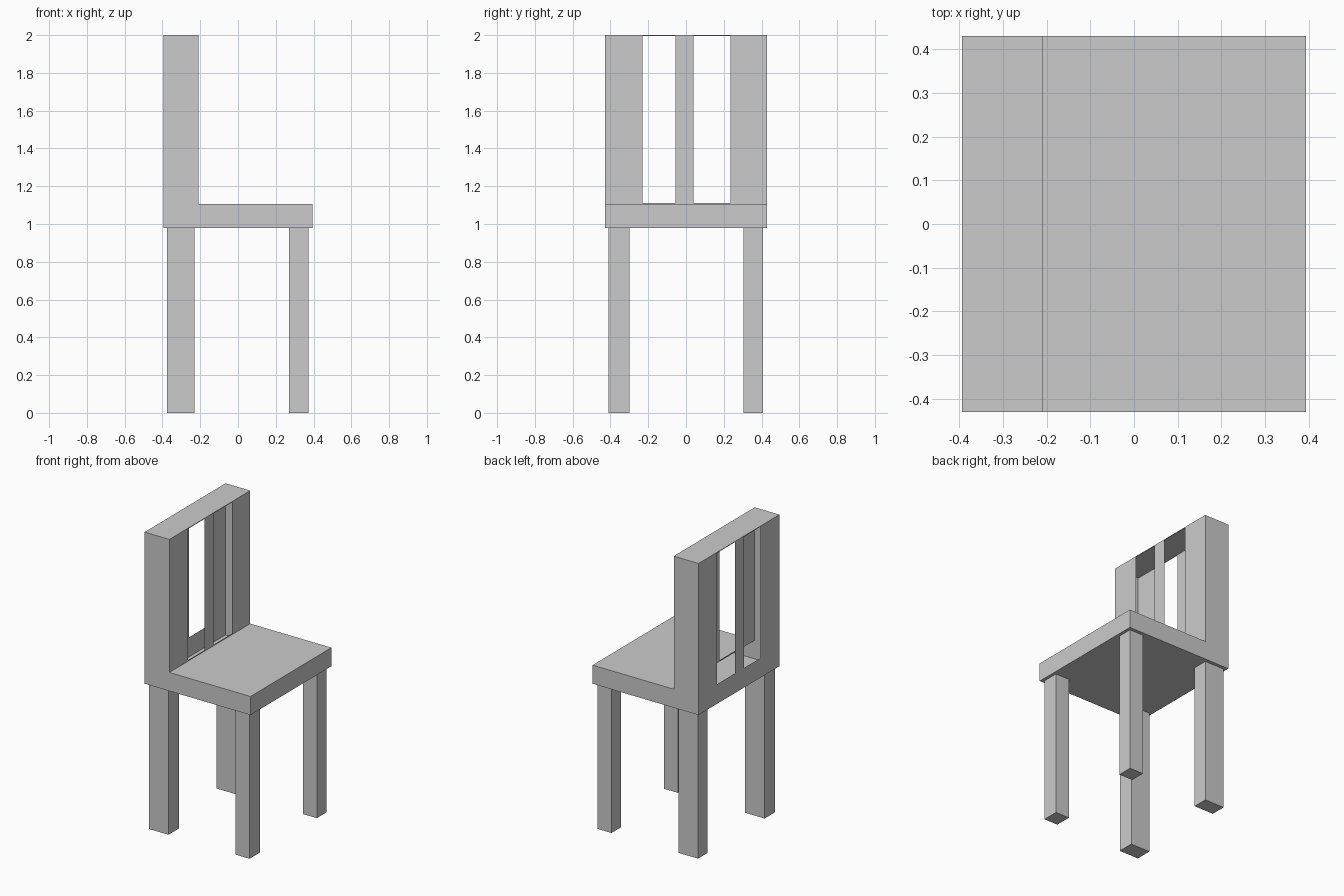
import bpy, bmesh

if "Cube" in bpy.data.objects:
    bpy.data.objects.remove(bpy.data.objects["Cube"])


def finish(bm, name):
    mesh = bpy.data.meshes.new(name)
    bm.to_mesh(mesh)
    bm.free()
    obj = bpy.data.objects.new(name, mesh)
    bpy.context.collection.objects.link(obj)
    return obj


def box(name, x0, x1, y0, y1, z0, z1):
    bm = bmesh.new()
    bmesh.ops.create_cube(bm, size=1)
    for v in bm.verts:
        v.co = (x1 if v.co.x > 0 else x0, y1 if v.co.y > 0 else y0, z1 if v.co.z > 0 else z0)
    return finish(bm, name)


X, Y = 0.394, 0.43            # half depth and half width of the seat
BACK_X = -0.21                # front plane of the backrest
BOTTOM, SEAT, TOP = 0.98, 1.105, 2.0
YS = [-Y, -0.23, -0.055, 0.04, 0.235, Y]
WINDOW = (1.112, 1.995)

# Seat and backrest: one hollow L-shaped shell, windows open into the hollow
bm = bmesh.new()


def face(points):
    return bm.faces.new([bm.verts.new(p) for p in points])


def window_panel(x, z0, flip):
    zs = [z0, *WINDOW, TOP]
    for i in range(5):
        for j in range(3):
            if j == 1 and i in (1, 3):
                continue
            a, b, c, d = YS[i], YS[i + 1], zs[j], zs[j + 1]
            pts = [(x, a, c), (x, b, c), (x, b, d), (x, a, d)]
            face(pts[::-1] if flip else pts)


profile = [(-X, BOTTOM), (X, BOTTOM), (X, SEAT), (BACK_X, SEAT), (BACK_X, TOP), (-X, TOP)]
face([(x, -Y, z) for x, z in profile])
face([(x, Y, z) for x, z in reversed(profile)])
for k in (0, 1, 2, 4):
    (xa, za), (xb, zb) = profile[k], profile[k + 1]
    face([(xa, -Y, za), (xa, Y, za), (xb, Y, zb), (xb, -Y, zb)])
window_panel(BACK_X, SEAT, False)
window_panel(-X, BOTTOM, True)
bmesh.ops.remove_doubles(bm, verts=bm.verts, dist=1e-5)
finish(bm, "seat_and_backrest")

# Legs: the back pair is deeper than the front pair
for end, x0, x1 in (("back", -0.375, -0.23), ("front", 0.27, 0.373)):
    for side, y0, y1 in (("right", -0.41, -0.30), ("left", 0.305, 0.407)):
        box(f"{end}_{side}_leg", x0, x1, y0, y1, 0, BOTTOM)
